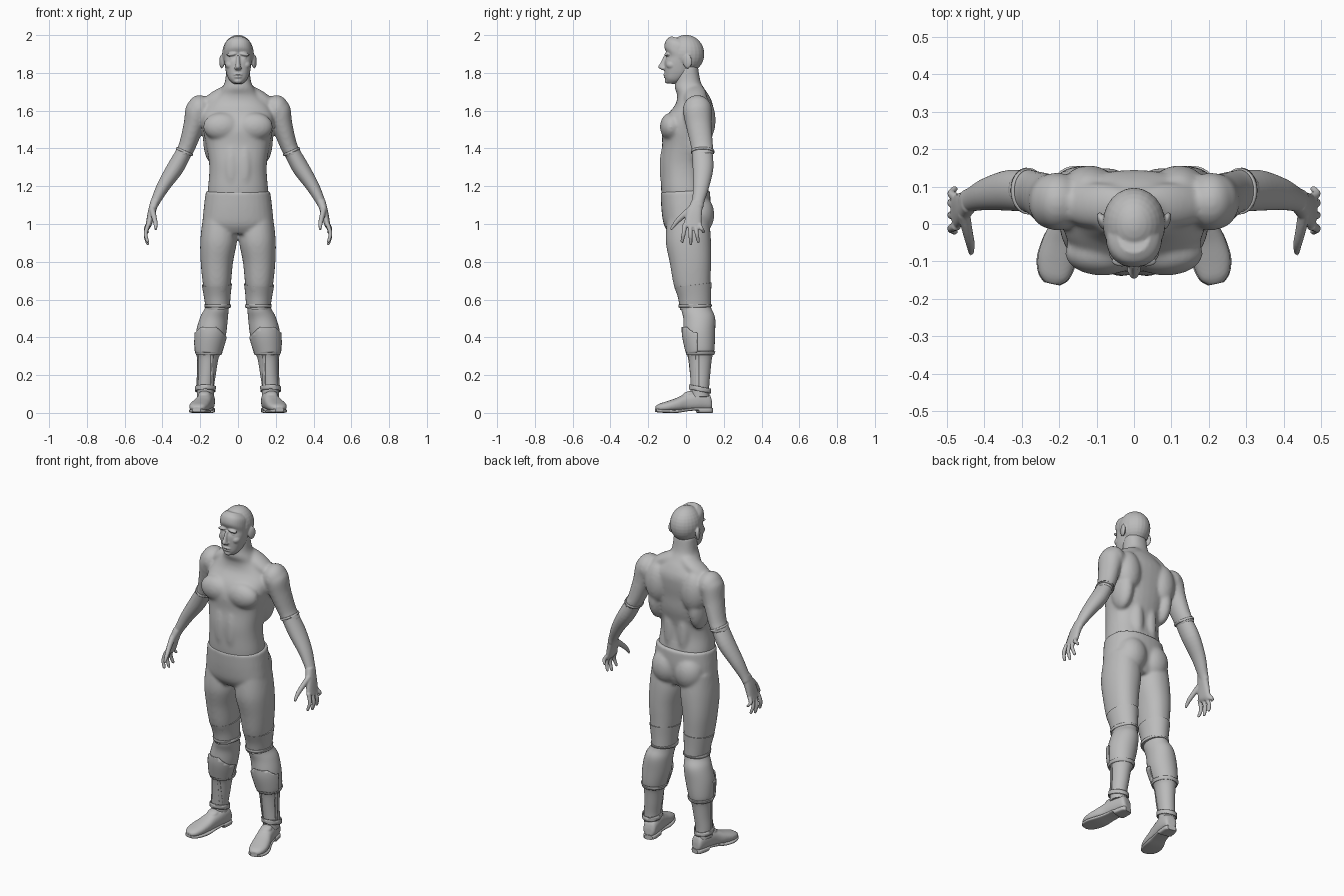
import bpy
import bmesh
import math
from mathutils import Vector, Matrix

default = bpy.data.objects.get("Cube")
if default:
    bpy.data.objects.remove(default, do_unlink=True)

X, Y, Z = Vector((1, 0, 0)), Vector((0, 1, 0)), Vector((0, 0, 1))

# One plain grey for the whole figure
grey = bpy.data.materials.new("plain grey")
grey.use_nodes = True
grey.diffuse_color = (0.5, 0.5, 0.5, 1)
for node in grey.node_tree.nodes:
    if node.type == 'BSDF_PRINCIPLED':
        node.inputs["Base Color"].default_value = grey.diffuse_color
        node.inputs["Roughness"].default_value = 0.6


def spline(a, b, c, d, t):
    """Smooth blend from b to c, number by number."""
    return [q + 0.5 * t * (r - p + t * (2 * p - 5 * q + 4 * r - s + t * (3 * (q - r) + s - p)))
            for p, q, r, s in zip(a, b, c, d)]


def loft(bm, sections, ref=Y, power=2.0, sides=32, steps=5, cap=True):
    """Skin smooth rings given as (x, y, z, half width, half depth)."""
    last = len(sections) - 1
    axis = (Vector(sections[-1][:3]) - Vector(sections[0][:3])).normalized()
    v = (ref - axis * ref.dot(axis)).normalized()
    u = v.cross(axis)
    rows = []
    for i in range(last):
        a, d = sections[max(i - 1, 0)], sections[min(i + 2, last)]
        for k in range(steps):
            rows.append(spline(a, sections[i], sections[i + 1], d, k / steps))
    rows.append(sections[-1])
    rings = []
    for x, y, z, ru, rv in rows:
        ring = []
        for k in range(sides):
            angle = math.tau * k / sides
            c, s = math.cos(angle), math.sin(angle)
            cu = math.copysign(abs(c) ** (2 / power), c) * ru
            sv = math.copysign(abs(s) ** (2 / power), s) * rv
            ring.append(bm.verts.new(Vector((x, y, z)) + u * cu + v * sv))
        rings.append(ring)
    faces = []
    for low, high in zip(rings, rings[1:]):
        for k in range(sides):
            n = (k + 1) % sides
            faces.append(bm.faces.new((low[k], low[n], high[n], high[k])))
    if cap:
        faces += [bm.faces.new(rings[0]), bm.faces.new(rings[-1])]
    bmesh.ops.recalc_face_normals(bm, faces=faces)


def ball(bm, centre, radii, turn=0, axis='Y'):
    matrix = (Matrix.Translation(centre) @ Matrix.Rotation(math.radians(turn), 4, axis)
              @ Matrix.Diagonal((*radii, 1)))
    bmesh.ops.create_uvsphere(bm, u_segments=24, v_segments=16, radius=1, matrix=matrix)


def mirror(bm):
    """Copy everything so far to the other side."""
    copy = bmesh.ops.duplicate(bm, geom=bm.verts[:] + bm.edges[:] + bm.faces[:])["geom"]
    for item in copy:
        if isinstance(item, bmesh.types.BMVert):
            item.co.x *= -1
    bmesh.ops.reverse_faces(bm, faces=[f for f in copy if isinstance(f, bmesh.types.BMFace)])


def finish(name, bm, voxel=0, smooth=0, thickness=0):
    mesh = bpy.data.meshes.new(name)
    bm.to_mesh(mesh)
    bm.free()
    mesh.materials.append(grey)
    obj = bpy.data.objects.new(name, mesh)
    bpy.context.collection.objects.link(obj)
    bpy.ops.object.select_all(action='DESELECT')
    obj.select_set(True)
    bpy.context.view_layer.objects.active = obj
    if voxel:
        bpy.ops.object.shade_smooth()
        fuse = obj.modifiers.new("fuse", 'REMESH')
        fuse.mode, fuse.voxel_size, fuse.use_smooth_shade = 'VOXEL', voxel, True
        relax = obj.modifiers.new("relax", 'SMOOTH')
        relax.factor, relax.iterations = 0.5, smooth
    else:
        bpy.ops.object.shade_smooth_by_angle(angle=math.radians(40))
    if thickness:
        shell = obj.modifiers.new("thickness", 'SOLIDIFY')
        shell.thickness, shell.offset = thickness, 0


def shell(name, sections, grow, cuts, thickness=0.006):
    """A thin band or plate hugging a limb, trimmed by (point, outward normal) planes."""
    bm = bmesh.new()
    loft(bm, [(x, y, z, u + grow, v + grow) for x, y, z, u, v in sections], cap=False)
    for point, normal in cuts:
        bmesh.ops.bisect_plane(bm, geom=bm.verts[:] + bm.edges[:] + bm.faces[:],
                               plane_co=point, plane_no=normal, clear_outer=True)
    mirror(bm)
    finish(name, bm, thickness=thickness)


def between(low, high):
    return [(Z * low, -Z), (Z * high, Z)]


# Torso with chest, back and shoulder muscles, and upper arms
upper_arm = [(.2, .06, 1.64, .05, .06), (.215, .06, 1.6, .065, .075), (.235, .068, 1.52, .055, .068),
             (.27, .085, 1.41, .045, .059), (.298, .09, 1.36, .045, .058)]
bm = bmesh.new()
loft(bm, upper_arm)
ball(bm, (.205, .06, 1.603), (.066, .078, .08))
ball(bm, (.085, -.078, 1.515), (.1, .06, .075))
ball(bm, (.12, .095, 1.55), (.075, .062, .12))
ball(bm, (.135, .06, 1.45), (.05, .08, .13))
ball(bm, (.1, .05, 1.675), (.12, .06, .04), 30)
ball(bm, (.035, -.11, 1.3), (.04, .03, .13))
ball(bm, (.045, .075, 1.28), (.04, .04, .17))
mirror(bm)
loft(bm, [(0, -.005, 1.12, .16, .12), (0, -.01, 1.18, .16, .122), (0, -.017, 1.26, .153, .117),
          (0, -.015, 1.33, .154, .12), (0, 0, 1.42, .17, .126), (0, .003, 1.5, .185, .13),
          (0, .02, 1.57, .19, .122), (0, .043, 1.63, .165, .1), (0, .038, 1.68, .115, .085),
          (0, .018, 1.72, .085, .078), (0, .01, 1.76, .068, .066), (0, .005, 1.84, .062, .058)],
     power=2.3)
finish("torso", bm, 0.008, 12)

# Head with face and ears
bm = bmesh.new()
ball(bm, (.031, -.09, 1.877), (.015, .014, .01))
ball(bm, (.032, -.099, 1.898), (.029, .015, .009), 8)
ball(bm, (.042, -.075, 1.842), (.025, .03, .024))
ball(bm, (.086, .008, 1.86), (.011, .025, .037), -20, 'Z')
ball(bm, (.011, -.122, 1.825), (.008, .012, .008))
mirror(bm)
ball(bm, (0, 0, 1.9), (.084, .097, .101))
loft(bm, [(0, -.085, 1.745, .025, .02), (0, -.07, 1.765, .047, .043), (0, -.05, 1.8, .062, .066),
          (0, -.04, 1.84, .07, .076), (0, -.03, 1.875, .074, .074), (0, -.025, 1.91, .076, .094),
          (0, -.02, 1.95, .07, .088), (0, -.015, 1.975, .045, .065)], power=2.3)
loft(bm, [(0, -.103, 1.89, .009, .014), (0, -.118, 1.85, .011, .018),
          (0, -.125, 1.827, .015, .023), (0, -.115, 1.814, .012, .014)])
ball(bm, (0, -.108, 1.791), (.026, .013, .006))
ball(bm, (0, -.106, 1.778), (.022, .013, .006))
ball(bm, (0, -.093, 1.757), (.024, .02, .015))
finish("head", bm, 0.004, 4)

# Forearms and open hands
bm = bmesh.new()
loft(bm, [(.275, .085, 1.4, .04, .054), (.33, .09, 1.3, .045, .055), (.395, .08, 1.2, .035, .043),
          (.437, .065, 1.12, .025, .032), (.45, .06, 1.09, .022, .032)])
loft(bm, [(.44, .06, 1.12, .023, .03), (.458, .045, 1.06, .02, .04),
          (.472, .035, 1.0, .016, .046), (.48, .035, .98, .012, .042)], power=2.4)
for root, tip, end in ((-.005, -.02, .9), (.022, .025, .888), (.048, .065, .9), (.07, .093, .95)):
    middle = (root + tip) / 2
    loft(bm, [(.474, root, 1.0, .013, .013), (.489, middle, (1 + end) / 2, .011, .011),
              (.48, tip, end + .01, .009, .009), (.478, tip, end, .005, .005)], sides=12)
loft(bm, [(.455, .03, 1.08, .017, .02), (.445, -.02, 1.04, .014, .016),
          (.437, -.055, 1.005, .012, .012), (.435, -.08, .97, .007, .007)], sides=12)
mirror(bm)
finish("forearms_and_hands", bm, 0.004, 5)

# Sleeve bands above the elbows
along = Vector((.4, 0, -.9)).normalized()
elbow = Vector((.283, .09, 1.385))
shell("sleeve_bands", upper_arm, 0.001, [(elbow + along * .008, along), (elbow - along * .004, -along)])

# Trousers
bm = bmesh.new()
loft(bm, [(.1, .01, 1.04, .085, .11), (.102, .012, .92, .097, .12), (.112, .024, .8, .086, .11),
          (.112, .033, .68, .074, .097), (.11, .05, .6, .06, .08)], power=2.2)
ball(bm, (.075, .07, 1.05), (.088, .08, .105))
mirror(bm)
loft(bm, [(0, -.004, 1.175, .17, .131), (0, 0, 1.08, .182, .13), (0, 0, 1.0, .185, .117),
          (0, .005, .95, .15, .09)], power=2.3)
finish("trousers", bm, 0.008, 10)

# Knee cuffs with a band at the lower edge
cuff = [(.112, .036, .68, .08, .1), (.11, .045, .62, .071, .088), (.107, .05, .555, .064, .082)]
bm = bmesh.new()
loft(bm, cuff)
mirror(bm)
finish("knee_cuffs", bm)
shell("knee_cuff_bands", cuff, 0.002, between(.558, .574))

# Boot shafts
calf = [(.107, .05, .6, .058, .074), (.112, .055, .55, .062, .079), (.127, .07, .5, .073, .084),
        (.143, .07, .42, .079, .084), (.157, .077, .33, .068, .073), (.159, .076, .29, .055, .062),
        (.165, .075, .21, .048, .054), (.172, .074, .14, .045, .049), (.172, .074, .08, .045, .05)]
bm = bmesh.new()
loft(bm, calf)
mirror(bm)
finish("boot_shafts", bm)

# Shin plates, calf bands, ankle straps and seam strips
shell("shin_plates", calf, 0.005, between(.32, .455) + [
    (Y * .06, Y), (Vector((.1, 0, .44)), -X + Z), (Vector((.2, 0, .45)), X + Z)])
shell("calf_bands", calf, 0.004, between(.308, .326))
tilt = Vector((0, .2, 1))
shell("ankle_straps", calf, 0.007, [(Vector((0, .07, .14)), tilt), (Vector((0, .07, .115)), -tilt)])
shell("outer_seam_strips", calf, 0.002, between(.13, .31) + [
    (Y * .052, -Y), (Y * .068, Y), (X * .16, -X)])
shell("front_seam_strips", calf, 0.002, between(.13, .31) + [
    (X * .132, -X), (X * .145, X), (Y * .07, Y)])

# Shoes
bm = bmesh.new()
loft(bm, [(.155, .135, .045, .022, .02), (.158, .122, .058, .036, .045), (.166, .07, .065, .043, .053),
          (.18, 0, .055, .044, .045), (.195, -.05, .043, .05, .035), (.208, -.1, .034, .051, .027),
          (.215, -.14, .028, .04, .02), (.219, -.16, .024, .02, .011)], ref=Z, power=2.4)
ball(bm, (.178, .015, .1), (.032, .035, .015), 15, 'X')
mirror(bm)
finish("shoes", bm, 0.005, 5)

# Soles with raised heels
bm = bmesh.new()
loft(bm, [(.155, .138, .013, .024, .013), (.158, .12, .014, .037, .014), (.166, .065, .014, .041, .014),
          (.168, .055, .021, .039, .008), (.18, 0, .016, .042, .008), (.195, -.05, .009, .051, .009),
          (.208, -.1, .009, .053, .009), (.215, -.14, .011, .042, .009), (.219, -.16, .014, .022, .009)],
     ref=Z, power=4)
mirror(bm)
finish("soles", bm)
